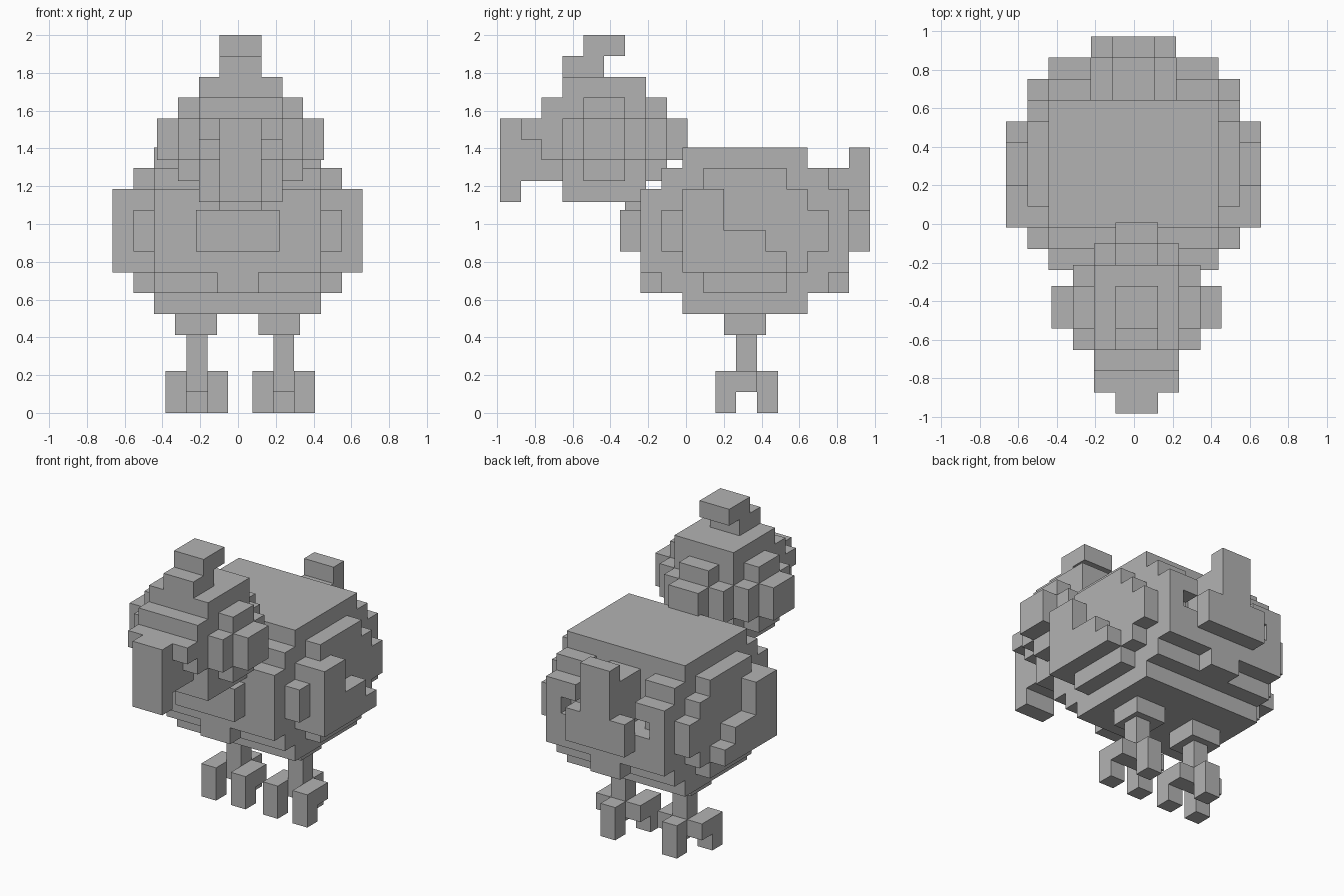
import bpy, bmesh, math
from mathutils import Vector

if "Cube" in bpy.data.objects:
    bpy.data.objects.remove(bpy.data.objects["Cube"])

U = 0.1104  # block size

grey = bpy.data.materials.new("mid grey")
grey.diffuse_color = (0.45, 0.45, 0.45, 1)
grey.use_nodes = True
grey.node_tree.nodes["Principled BSDF"].inputs["Base Color"].default_value = grey.diffuse_color


def cells(x0, x1, y0, y1, z0, z1):
    """Set of grid cells filling a box."""
    return {(x, y, z) for x in range(x0, x1) for y in range(y0, y1) for z in range(z0, z1)}


def both(x0, x1, *rest):
    """The same box on the right and mirrored to the left."""
    return cells(x0, x1, *rest) | cells(-x1, -x0, *rest)


def build(name, filled, origin):
    """Skin the outside of a set of cells and merge flat faces."""
    bm = bmesh.new()
    for c in filled:
        for axis in range(3):
            for side in (0, 1):
                n = list(c)
                n[axis] += 1 if side else -1
                if tuple(n) in filled:
                    continue
                a, b = (axis + 1) % 3, (axis + 2) % 3
                ring = []
                for da, db in ((0, 0), (1, 0), (1, 1), (0, 1)):
                    p = list(c)
                    p[axis] += side
                    p[a] += da
                    p[b] += db
                    ring.append(bm.verts.new(Vector(origin) + Vector(p) * U))
                bm.faces.new(ring if side else ring[::-1])
    bmesh.ops.remove_doubles(bm, verts=bm.verts[:], dist=0.001)
    bmesh.ops.dissolve_limit(bm, angle_limit=math.radians(1),
                             verts=bm.verts[:], edges=bm.edges[:])
    me = bpy.data.meshes.new(name)
    bm.to_mesh(me)
    bm.free()
    me.materials.append(grey)
    ob = bpy.data.objects.new(name, me)
    bpy.context.collection.objects.link(ob)
    return ob


BODY = (-0.002, -0.019, 0.523)
HEAD = (0.0135, -0.985, 1.117)

# body: stepped core
body = cells(-4, 4, 0, 6, 0, 8)
body |= cells(-4, 4, -1, 7, 1, 7)
body |= cells(-4, 4, -2, 8, 2, 6)
# keel under the chest and ridges at the rear
body |= cells(-1, 1, -2, -1, 1, 2)
body |= cells(-1, 1, 7, 8, 1, 2) | cells(-1, 1, 7, 8, 6, 7)
# rounded flanks
body |= both(4, 5, 1, 5, 1, 7)
body |= both(4, 5, 0, 6, 2, 6)
body |= both(4, 5, -1, 7, 3, 5)
# slots beside the tail root
body -= both(1, 2, 6, 8, 4, 7)
body -= both(2, 3, 7, 8, 4, 5)
build("body", body, BODY)

# chest plate
build("chest_plate", cells(-2, 2, -3, -2, 3, 5), BODY)

# tail: wide base with a narrow upright
build("tail", cells(-2, 2, 8, 9, 3, 5) | cells(-1, 1, 8, 9, 5, 8), BODY)

# wings: stepped, tall at the front
wing = cells(5, 6, 0, 2, 2, 6) | cells(5, 6, 2, 4, 2, 4) | cells(5, 6, 4, 5, 2, 3)
build("right_wing", wing, BODY)
build("left_wing", {(-x - 1, y, z) for x, y, z in wing}, BODY)

# head: stepped ball
head = cells(-2, 2, 3, 7, 0, 6)
head |= both(2, 3, 3, 7, 2, 4) | both(2, 3, 4, 6, 1, 5)
head |= both(3, 4, 4, 6, 2, 4)
head |= cells(-2, 2, 7, 8, 2, 4) | cells(-1, 1, 7, 8, 1, 5)
head |= cells(-1, 1, 8, 9, 2, 4)
# brow steps
head |= cells(-2, 2, 2, 3, 2, 5) | cells(-2, 2, 1, 2, 3, 4)
build("head", head, HEAD)

# beak with a drooping tip
build("beak", cells(-1, 1, 1, 3, 1, 3) | cells(-1, 1, 0, 1, 0, 4), HEAD)

# comb on top of the head
build("comb", cells(-1, 1, 3, 5, 6, 7) | cells(-1, 1, 4, 6, 7, 8), HEAD)

# neck
build("neck", cells(-1, 1, 6, 8, -1, 0), HEAD)

# legs: thigh, shank and three-toed foot
for side, x, s in (("left", -0.2175, -1), ("right", 0.2425, 1)):
    x0, x1 = sorted((s * 1, s * 3))
    build(side + "_thigh", cells(x0, x1, 2, 4, -1, 0), BODY)
    leg = cells(0, 1, 0, 1, 1, 4)
    leg |= cells(-1, 2, 0, 1, 1, 2)
    leg |= cells(-1, 0, -1, 0, 0, 2) | cells(1, 2, -1, 0, 0, 2)
    leg |= cells(0, 1, 1, 2, 0, 2)
    build(side + "_leg", leg, (x - U / 2, 0.266, 0))
